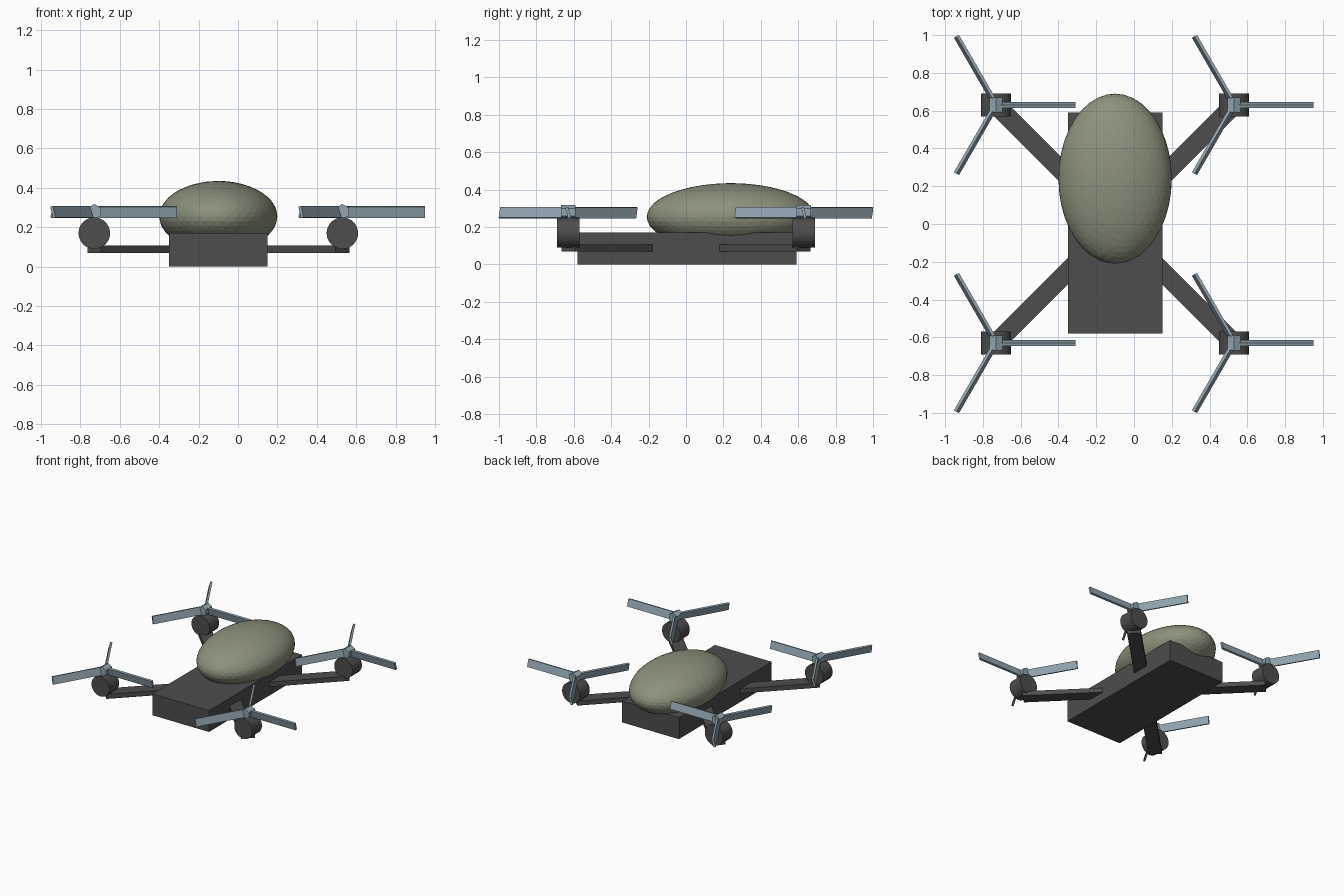
import bpy, math
from mathutils import Matrix, Vector

if "Cube" in bpy.data.objects:
    bpy.data.objects.remove(bpy.data.objects["Cube"])

CX = -0.1      # the frame sits slightly left of the bounding-box centre
ROTOR = 0.63   # rotor offset from the frame centre in x and y


def material(name, rgb):
    m = bpy.data.materials.new(name)
    m.diffuse_color = (*rgb, 1)
    m.use_nodes = True
    m.node_tree.nodes["Principled BSDF"].inputs["Base Color"].default_value = m.diffuse_color
    return m


DARK = material("dark_grey", (0.075, 0.075, 0.075))
BLUE = material("blue_grey", (0.29, 0.38, 0.44))
GREEN = material("sage_green", (0.26, 0.29, 0.20))


def finish(name, mat, matrix):
    ob = bpy.context.object
    ob.name = name
    ob.data.transform(matrix)
    ob.data.materials.append(mat)
    return ob


def box(name, size, mat, matrix):
    bpy.ops.mesh.primitive_cube_add(size=1)
    return finish(name, mat, matrix @ Matrix.Diagonal((*size, 1)))


def cylinder_y(name, r, length, sides, mat, pos):
    bpy.ops.mesh.primitive_cylinder_add(vertices=sides, radius=r, depth=length)
    return finish(name, mat, Matrix.Translation(pos) @ Matrix.Rotation(math.pi / 2, 4, 'X'))


# Body slab
box("body", (0.5, 1.17, 0.17), DARK, Matrix.Translation((CX, 0.005, 0.085)))

# Egg-shaped canopy
bpy.ops.mesh.primitive_ico_sphere_add(subdivisions=4, radius=1)
finish("canopy", GREEN, Matrix.Translation((CX, 0.24, 0.255)) @ Matrix.Diagonal((0.3, 0.45, 0.18, 1)))

for sx, side in ((-1, "left"), (1, "right")):
    for sy, end in ((-1, "front"), (1, "back")):
        tag = f"{end}_{side}"
        x, y = CX + sx * ROTOR, sy * ROTOR

        # Diagonal arm from inside the body to the motor
        length = ROTOR * math.sqrt(2)
        angle = math.atan2(sy, sx)
        box("arm_" + tag, (length, 0.1, 0.037), DARK,
            Matrix.Translation((CX, 0, 0.0885)) @ Matrix.Rotation(angle, 4, 'Z')
            @ Matrix.Translation((length / 2, 0, 0)))

        # Motor drum and propeller hub, both lying along y
        cylinder_y("motor_" + tag, 0.08, 0.12, 32, DARK, Vector((x, y, 0.17)))
        cylinder_y("hub_" + tag, 0.039, 0.078, 6, BLUE, Vector((x, y, 0.279)))

        # Three pitched blades
        for i in range(3):
            box(f"blade_{tag}_{i + 1}", (0.42, 0.016, 0.06), BLUE,
                Matrix.Translation((x, y, 0.277)) @ Matrix.Rotation(i * math.tau / 3, 4, 'Z')
                @ Matrix.Translation((0.21, 0, 0)) @ Matrix.Rotation(math.radians(15), 4, 'X'))
